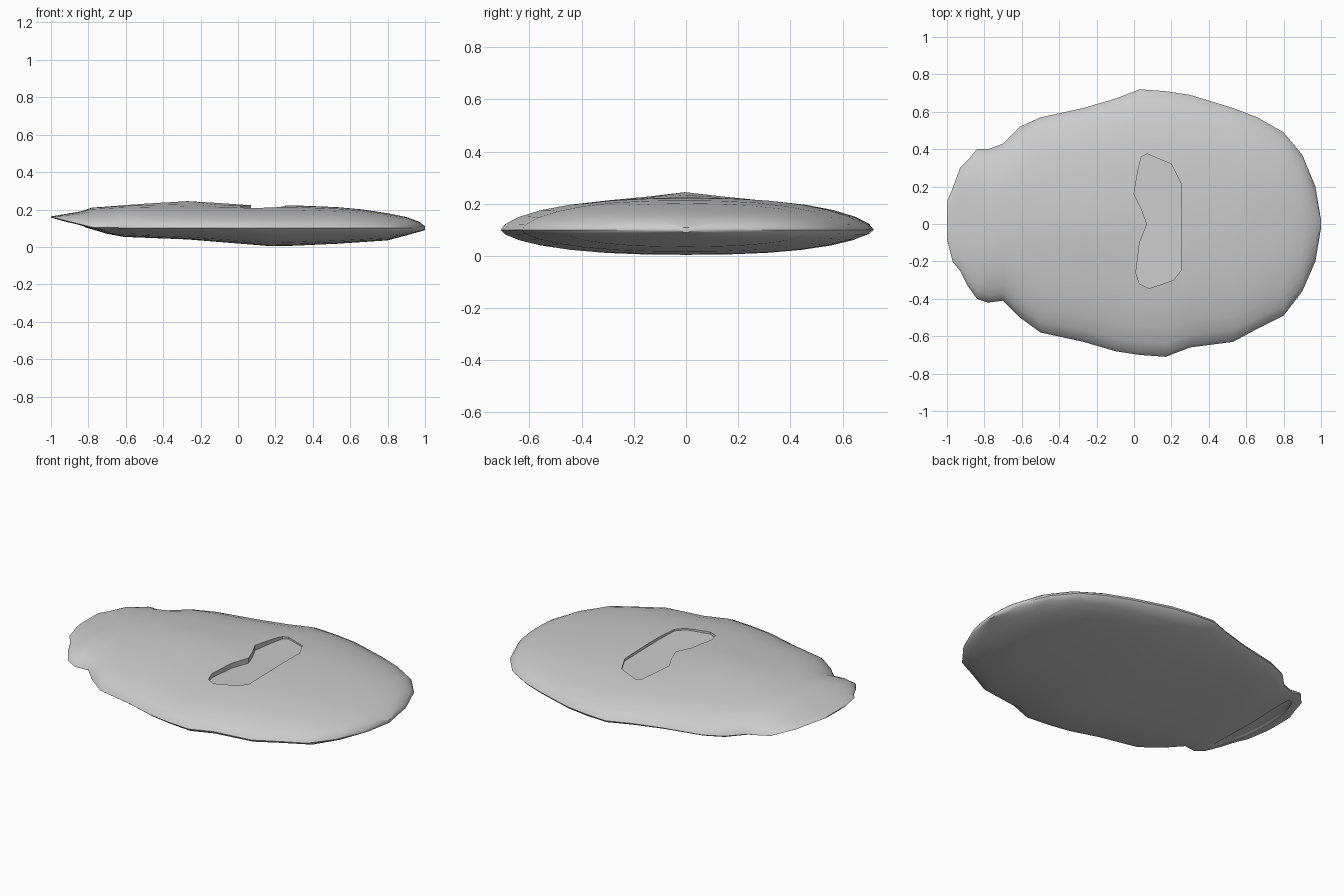
import bpy, bmesh, math

cube = bpy.data.objects.get("Cube")
if cube:
    bpy.data.objects.remove(cube, do_unlink=True)

grey = bpy.data.materials.new("plain grey")
grey.use_nodes = True
colour = (0.6, 0.6, 0.6, 1)
grey.diffuse_color = colour
grey.node_tree.nodes["Principled BSDF"].inputs["Base Color"].default_value = colour

# Plan outline: x, right edge y, left edge y
OUTLINE = [(-1, -.08, .12), (-.97, -.2, .19), (-.93, -.25, .3), (-.89, -.33, .34),
           (-.84, -.4, .4), (-.78, -.42, .4), (-.7, -.41, .43), (-.61, -.5, .52),
           (-.5, -.58, .57), (-.27, -.63, .62), (-.1, -.68, .67), (.03, -.7, .72),
           (.17, -.71, .71), (.3, -.66, .69), (.53, -.63, .62), (.66, -.56, .57),
           (.8, -.49, .49), (.9, -.36, .37), (.97, -.2, .2), (1, -.02, .02)]
# Height profiles along the length: x, z
CREST = [(-1, .163), (-.84, .19), (-.78, .21), (-.6, .22), (-.3, .225), (.1, .22),
         (.3, .222), (.6, .21), (.8, .18), (.95, .15), (1, .11)]
RIM = [(-1, .16), (-.78, .105), (-.5, .1), (1, .1)]
BELLY = [(-1, .157), (-.8, .1), (-.65, .055), (-.27, .04), (.2, .002), (.5, .015),
         (.8, .035), (.95, .075), (1, .09)]
# Kidney-shaped recess on top: x, y
SLOT = [(.02, .28), (.04, .36), (.07, .375), (.2, .32), (.25, .22), (.255, -.1),
        (.25, -.25), (.21, -.3), (.08, -.345), (.03, -.32), (.01, -.26),
        (.03, -.1), (.07, 0), (.04, .08), (0, .16)]


def along(profile, x):
    """Linear interpolation along a height profile."""
    for (xa, za), (xb, zb) in zip(profile, profile[1:]):
        if x <= xb:
            return za + (zb - za) * (x - xa) / (xb - xa)
    return profile[-1][1]


def finish(bm, name):
    bmesh.ops.recalc_face_normals(bm, faces=bm.faces)
    mesh = bpy.data.meshes.new(name)
    bm.to_mesh(mesh)
    bm.free()
    mesh.materials.append(grey)
    ob = bpy.data.objects.new(name, mesh)
    bpy.context.collection.objects.link(ob)
    return ob


def skin(bm, rings):
    """Join closed rings of points into a capped tube."""
    loops = [[bm.verts.new(p) for p in ring] for ring in rings]
    for a, b in zip(loops, loops[1:]):
        for i in range(len(a)):
            j = (i + 1) % len(a)
            bm.faces.new((a[i], a[j], b[j], b[i]))
    bm.faces.new(loops[0])
    bm.faces.new(loops[-1])


# Body: flattened sections lofted from the lip to the rounded end
STEPS = 14


def section(x, right, left):
    rim, crest, belly = (along(p, x) for p in (RIM, CREST, BELLY))
    ring = []
    for k in range(2 * STEPS):
        angle = math.pi * k / STEPS
        v = math.cos(angle)
        y = (left + right) / 2 + v * (left - right) / 2
        swell = max(0, 1 - abs(v) ** 2.5) ** .6
        z = rim + ((crest if k < STEPS else belly) - rim) * swell
        if k < STEPS:
            # low raised ridge in front of the slot
            z += .02 * math.exp(-(y / .12) ** 2 - ((x + .28) / .25) ** 2)
        ring.append((x, y, z))
    return ring


bm = bmesh.new()
skin(bm, [section(*row) for row in OUTLINE])
body = finish(bm, "shell_body")

# Slot cutter with a gently sloping floor
bm = bmesh.new()
skin(bm, [[(x, y, .19 + .06 * x) for x, y in SLOT], [(x, y, .4) for x, y in SLOT]])
slot = finish(bm, "slot_cutter")

# Shallow lens cutter for the mouth under the lip
bm = bmesh.new()
bmesh.ops.create_uvsphere(bm, u_segments=24, v_segments=12, radius=1)
for v in bm.verts:
    x, y, z = v.co
    v.co = (-.88 + .06 * x + .05 * y * y, .33 * y, .122 + .022 * z - .016 * x - .014 * y * y)
mouth = finish(bm, "mouth_cutter")

bpy.context.view_layer.objects.active = body
for cutter in (slot, mouth):
    cutter.hide_render = True
    mod = body.modifiers.new(cutter.name, "BOOLEAN")
    mod.operation = "DIFFERENCE"
    mod.solver = "EXACT"
    mod.object = cutter
    bpy.ops.object.modifier_apply(modifier=mod.name)
    bpy.data.objects.remove(cutter, do_unlink=True)

bpy.ops.object.select_all(action="DESELECT")
body.select_set(True)
bpy.ops.object.shade_smooth_by_angle(angle=math.radians(35))
